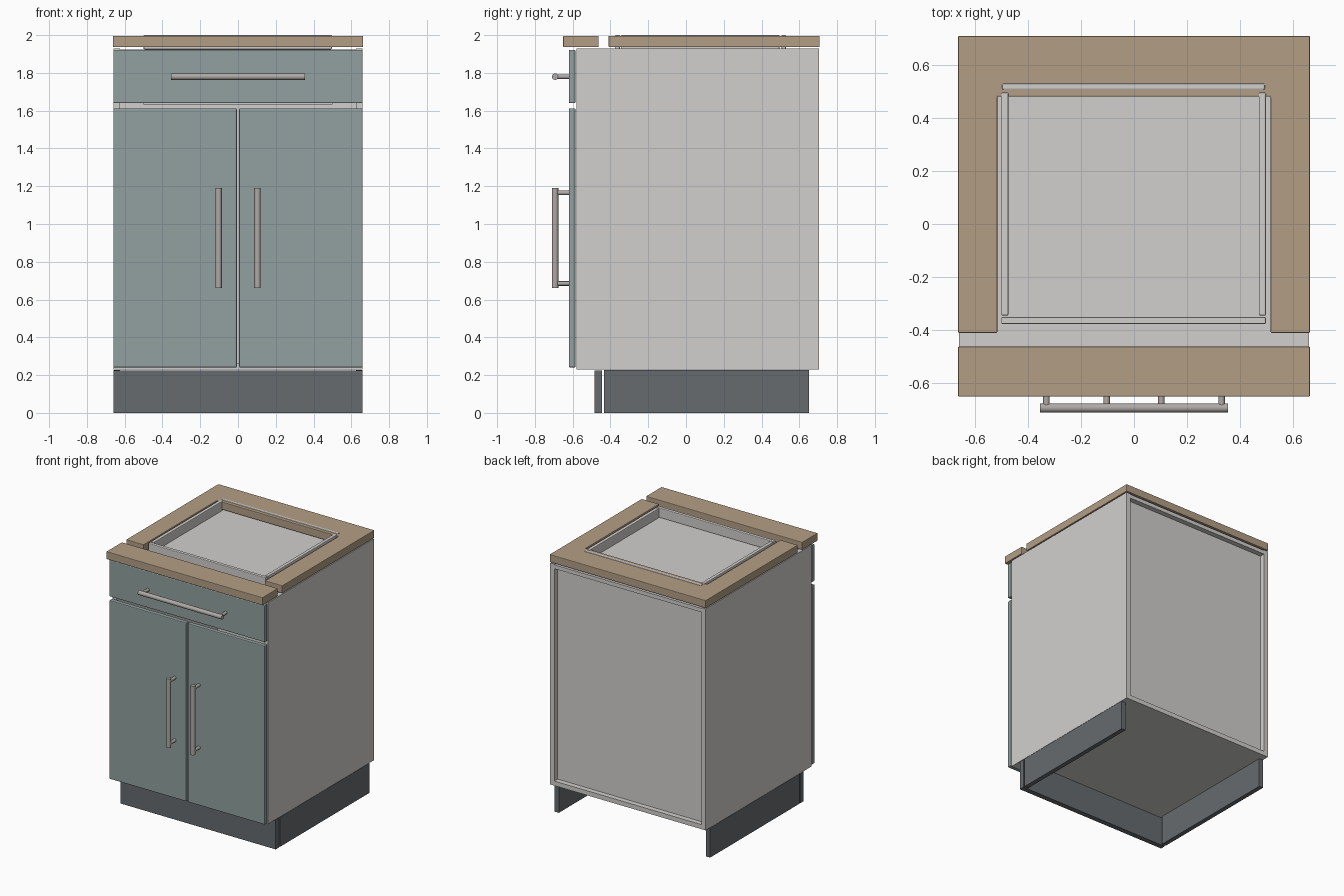
import bpy, bmesh, math
from mathutils import Vector

if "Cube" in bpy.data.objects:
    bpy.data.objects.remove(bpy.data.objects["Cube"])


def material(name, rgb):
    m = bpy.data.materials.new(name)
    m.diffuse_color = (*rgb, 1)
    m.use_nodes = True
    m.node_tree.nodes["Principled BSDF"].inputs["Base Color"].default_value = m.diffuse_color
    return m


WHITE = material("carcass light grey", (0.64, 0.63, 0.615))
TEAL = material("front grey green", (0.285, 0.355, 0.35))
WOOD = material("worktop wood", (0.45, 0.345, 0.235))
DARK = material("plinth dark grey", (0.135, 0.146, 0.156))
METAL = material("handle metal", (0.43, 0.40, 0.385))


def finish(name, bm, mat):
    mesh = bpy.data.meshes.new(name)
    bm.to_mesh(mesh)
    bm.free()
    mesh.materials.append(mat)
    ob = bpy.data.objects.new(name, mesh)
    bpy.context.collection.objects.link(ob)
    return ob


def add_bevel(ob, width):
    b = ob.modifiers.new("edge", 'BEVEL')
    b.width = width
    b.segments = 2
    b.limit_method = 'ANGLE'


def box(name, x, y, z, mat, bevel=0.0):
    """Box from (min, max) pairs."""
    bm = bmesh.new()
    bmesh.ops.create_cube(bm, size=1)
    for v in bm.verts:
        v.co = [(a + b) / 2 + c * (b - a) for (a, b), c in zip((x, y, z), v.co)]
    ob = finish(name, bm, mat)
    if bevel:
        add_bevel(ob, bevel)
    return ob


def rod(name, p, q, r, mat=METAL):
    """Round bar between two points."""
    p, q = Vector(p), Vector(q)
    bm = bmesh.new()
    bmesh.ops.create_cone(bm, cap_ends=True, segments=20, radius1=r, radius2=r,
                          depth=(q - p).length)
    rot = (q - p).to_track_quat('Z', 'Y')
    for v in bm.verts:
        v.co = rot @ v.co + (p + q) / 2
    for f in bm.faces:
        f.smooth = len(f.verts) == 4
    return finish(name, bm, mat)


# Carcass: sides, bottom, top and recessed back
T = 0.035
W = 0.66
for s, side in ((-1, "left"), (1, "right")):
    xs = sorted((s * W, s * (W - T)))
    box(f"side_panel_{side}", xs, (-0.58, 0.705), (0.23, 1.93), WHITE)
    # Plinth side boards
    box(f"plinth_{side}", xs, (-0.435, 0.65), (0, 0.228), DARK)
IN = (-W + T, W - T)
box("bottom_panel", IN, (-0.58, 0.705), (0.23, 0.265), WHITE)
box("top_panel", IN, (-0.58, 0.705), (1.895, 1.925), WHITE)
box("back_panel", IN, (0.645, 0.665), (0.265, 1.895), WHITE)
box("plinth_front", (-W, W), (-0.485, -0.445), (0, 0.225), DARK)

# Drawer box behind the drawer front
box("drawer_box", (-0.5, 0.5), (-0.57, 0.45), (1.632, 1.85), WHITE)

# Doors and drawer front
FY = (-0.62, -0.585)
box("drawer_front", (-W, W), FY, (1.64, 1.922), TEAL, 0.006)
box("door_left", (-W, -0.006), FY, (0.24, 1.612), TEAL, 0.006)
box("door_right", (0.006, W), FY, (0.24, 1.612), TEAL, 0.006)

# Bar handles with two posts each
HY = -0.693
rod("drawer_handle", (-0.355, HY, 1.78), (0.355, HY, 1.78), 0.017)
for s, side in ((-1, "left"), (1, "right")):
    rod(f"drawer_handle_post_{side}", (s * 0.33, HY, 1.78), (s * 0.33, -0.615, 1.78), 0.012)
    x = s * 0.103
    rod(f"door_handle_{side}", (x, HY, 0.66), (x, HY, 1.19), 0.017)
    for z, end in ((0.685, "lower"), (1.165, "upper")):
        rod(f"door_handle_post_{side}_{end}", (x, HY, z), (x, -0.615, z), 0.012)

# Worktop: U-shaped back part and separate front strip
bm = bmesh.new()
outline = [(-0.663, -0.41), (-0.515, -0.41), (-0.515, 0.48), (0.515, 0.48),
           (0.515, -0.41), (0.663, -0.41), (0.663, 0.708), (-0.663, 0.708)]
face = bm.faces.new([bm.verts.new((x, y, 1.937)) for x, y in outline])
top = bmesh.ops.extrude_face_region(bm, geom=[face])["geom"]
bmesh.ops.translate(bm, vec=(0, 0, 0.059),
                    verts=[g for g in top if isinstance(g, bmesh.types.BMVert)])
bmesh.ops.recalc_face_normals(bm, faces=bm.faces)
add_bevel(finish("worktop", bm, WOOD), 0.004)
box("worktop_front_strip", (-0.663, 0.663), (-0.65, -0.462), (1.937, 1.996), WOOD, 0.004)

# Rim rails around the top opening
RZ = (1.925, 2.0)
box("rim_back", (-0.497, 0.493), (0.506, 0.529), RZ, WHITE, 0.005)
box("rim_front", (-0.5, 0.497), (-0.377, -0.35), RZ, WHITE, 0.005)
box("rim_left", (-0.5, -0.473), (-0.345, 0.495), RZ, WHITE, 0.005)
box("rim_right", (0.47, 0.497), (-0.345, 0.495), RZ, WHITE, 0.005)
